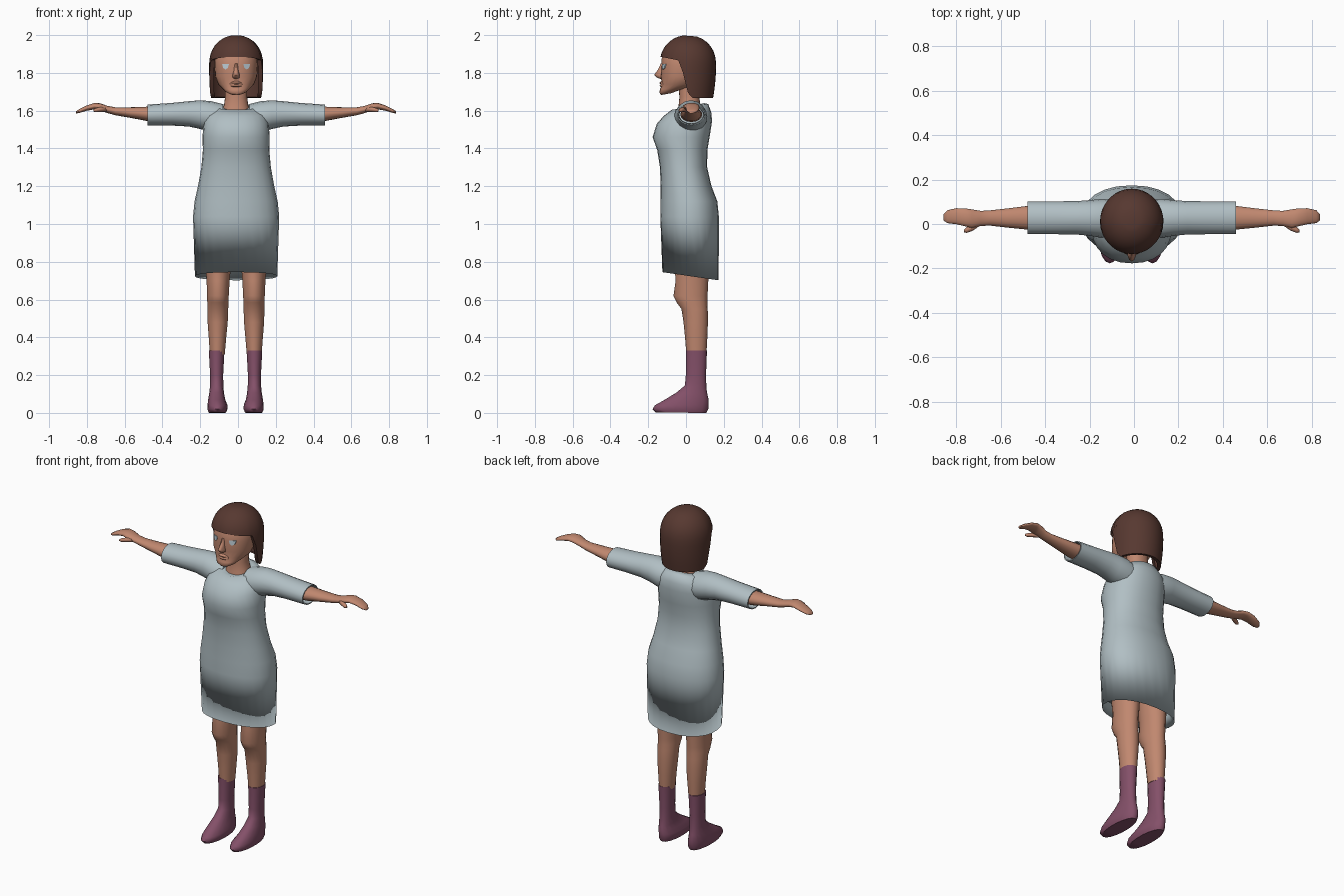
import bpy, bmesh, math

CX = -0.01  # body mid-line


def material(name, rgb):
    m = bpy.data.materials.new(name)
    m.diffuse_color = (*rgb, 1)
    return m


SKIN = material("skin", (0.53, 0.245, 0.16))
HAIR = material("hair_brown", (0.095, 0.04, 0.03))
CLOTH = material("pale_grey_blue", (0.44, 0.52, 0.55))
SOCK = material("plum", (0.23, 0.08, 0.14))
EYE = material("eye_grey", (0.50, 0.60, 0.66))


def spow(v, e):
    return math.copysign(abs(v) ** (2 / e), v)


def level_ring(zf, zb, hw, yf, yb, cx=CX, e=2.2, n=24):
    """Rounded cross-section, front and back may sit at different heights."""
    pts = []
    for i in range(n):
        a = 2 * math.pi * i / n
        t = -spow(math.cos(a), e)
        pts.append((cx + hw * spow(math.sin(a), e),
                    (yf + yb) / 2 + t * (yb - yf) / 2,
                    (zf + zb) / 2 + t * (zb - zf) / 2))
    return pts


def side_ring(x, yc, hy, zc, hz, n=16):
    """Cross-section of a limb that runs along x."""
    return [(x, yc + hy * math.cos(2 * math.pi * i / n),
             zc + hz * math.sin(2 * math.pi * i / n)) for i in range(n)]


def loft(name, rings, mat, cap_start=True, cap_end=True, angle=60):
    bm = bmesh.new()
    rows = [[bm.verts.new(p) for p in r] for r in rings]
    n = len(rows[0])
    for a, b in zip(rows, rows[1:]):
        for i in range(n):
            j = (i + 1) % n
            bm.faces.new((a[i], a[j], b[j], b[i]))
    if cap_start:
        bm.faces.new(rows[0][::-1])
    if cap_end:
        bm.faces.new(rows[-1])
    bmesh.ops.recalc_face_normals(bm, faces=bm.faces)
    me = bpy.data.meshes.new(name)
    bm.to_mesh(me)
    bm.free()
    me.materials.append(mat)
    ob = bpy.data.objects.new(name, me)
    bpy.context.collection.objects.link(ob)
    bpy.ops.object.select_all(action='DESELECT')
    ob.select_set(True)
    bpy.context.view_layer.objects.active = ob
    bpy.ops.object.shade_smooth_by_angle(angle=math.radians(angle))
    return ob


# Dress body, with the hem folded inside and softly shaded over the fold
loft("dress", [level_ring(*r) for r in [
    (1.600, 1.640, 0.075, -0.055, 0.095),
    (1.605, 1.635, 0.110, -0.075, 0.118),
    (1.570, 1.590, 0.158, -0.120, 0.134),
    (1.530, 1.545, 0.172, -0.155, 0.138),
    (1.460, 1.460, 0.178, -0.177, 0.125),
    (1.390, 1.390, 0.176, -0.152, 0.113),
    (1.300, 1.300, 0.184, -0.138, 0.112),
    (1.200, 1.200, 0.202, -0.134, 0.135),
    (1.120, 1.120, 0.220, -0.135, 0.166),
    (1.040, 1.040, 0.228, -0.136, 0.174),
    (0.745, 0.702, 0.218, -0.125, 0.173),
    (0.820, 0.800, 0.205, -0.112, 0.160)]],
    CLOTH, cap_end=False, angle=180)

# Neck
loft("neck", [level_ring(*r) for r in [
    (1.56, 1.58, 0.085, -0.055, 0.085),
    (1.62, 1.64, 0.064, -0.040, 0.075),
    (1.67, 1.68, 0.058, -0.035, 0.068),
    (1.76, 1.76, 0.060, -0.040, 0.070)]], SKIN)

# Head, from chin to crown
FACE = [(1.683, 0.030, -0.132, -0.075), (1.695, 0.055, -0.141, -0.045),
        (1.712, 0.072, -0.138, 0.020), (1.740, 0.095, -0.127, 0.060),
        (1.780, 0.111, -0.134, 0.090), (1.840, 0.115, -0.129, 0.110),
        (1.900, 0.112, -0.128, 0.110), (1.960, 0.070, -0.080, 0.080)]
loft("head", [level_ring(z, z + (0.01 if z < 1.72 else 0), hw, yf, yb)
              for z, hw, yf, yb in FACE], SKIN)

# Nose and lips
loft("nose", [level_ring(z, z, hw, yf, -0.10, e=2, n=10) for z, hw, yf in [
    (1.768, 0.010, -0.136), (1.776, 0.020, -0.155), (1.790, 0.019, -0.168),
    (1.815, 0.012, -0.150), (1.850, 0.009, -0.133)]], SKIN)
loft("lips", [level_ring(z, z, hw, yf, -0.09, e=2, n=12) for z, hw, yf in [
    (1.722, 0.028, -0.130), (1.731, 0.036, -0.140), (1.738, 0.038, -0.133),
    (1.746, 0.034, -0.141), (1.756, 0.022, -0.132)]], SKIN)


# Eyes: thin plates that follow the curve of the face
def face_y(x, z):
    for (z0, w0, f0, b0), (z1, w1, f1, b1) in zip(FACE, FACE[1:]):
        if z0 <= z <= z1:
            k = (z - z0) / (z1 - z0)
            w, f, b = w0 + k * (w1 - w0), f0 + k * (f1 - f0), b0 + k * (b1 - b0)
            return (f + b) / 2 - (b - f) / 2 * (1 - abs(x / w) ** 2.2) ** (1 / 2.2)


for side, word in ((1, "left"), (-1, "right")):
    plate = []
    for off in (0.004, -0.004):
        ring = []
        for dx, dz in ((-.018, .012), (0, .014), (.018, .012),
                       (.012, -.008), (0, -.016), (-.012, -.008)):
            x, z = 0.056 + dx, 1.834 + dz
            ring.append((CX + side * x, face_y(x, z) + off, z))
        plate.append(ring)
    loft(word + "_eye", plate, EYE, angle=30)


# Bobbed hair: a dome whose lower edge is a fringe in front and long behind
def hair_edge(a):
    d = abs(math.degrees(math.atan2(math.sin(a), math.cos(a))))
    if d < 72:
        return 1.885 - 0.02 * (d / 72) ** 2
    if d < 86:
        return 1.80
    return 1.695 if d < 100 else 1.668


def hair_point(a, z, scale=1):
    if z > 1.84:
        r = math.sqrt(max(0.0, 1 - ((z - 1.84) / 0.16) ** 2.3))
    else:
        r = 1 - 0.10 * ((1.84 - z) / 0.17) ** 2 * (0.5 - 0.5 * math.cos(a))
    r *= scale
    return (CX + 0.143 * r * math.sin(a), 0.01 - 0.149 * r * math.cos(a), z)


N = 36
angles = [2 * math.pi * i / N for i in range(N)]
rings = []
for k in range(1, 13):
    t = k / 12
    rings.append([hair_point(a, 1.9995 - (1.9995 - hair_edge(a)) * t ** 1.6)
                  for a in angles])
rings.append([hair_point(a, hair_edge(a) + 0.004, 0.84) for a in angles])
loft("hair", rings, HAIR, cap_end=False, angle=50)

for s, word in ((1, "left"), (-1, "right")):
    # Sleeve with an open cuff
    loft(word + "_sleeve", [side_ring(CX + s * d, y, hy, z, hz) for d, y, hy, z, hz in [
        (0.07, 0.025, 0.080, 1.560, 0.075), (0.13, 0.025, 0.088, 1.568, 0.082),
        (0.19, 0.027, 0.080, 1.579, 0.076), (0.25, 0.028, 0.075, 1.583, 0.067),
        (0.34, 0.028, 0.074, 1.581, 0.060), (0.47, 0.028, 0.074, 1.577, 0.055),
        (0.47, 0.028, 0.068, 1.577, 0.049), (0.42, 0.028, 0.064, 1.578, 0.045)]],
        CLOTH, cap_end=False, angle=50)

    # Forearm and flat hand
    loft(word + "_arm", [side_ring(CX + s * d, y, hy, z, hz) for d, y, hy, z, hz in [
        (0.36, 0.028, 0.058, 1.580, 0.040), (0.47, 0.028, 0.053, 1.583, 0.038),
        (0.56, 0.027, 0.043, 1.590, 0.028), (0.64, 0.027, 0.034, 1.597, 0.021),
        (0.68, 0.025, 0.034, 1.606, 0.019), (0.72, 0.024, 0.042, 1.620, 0.019),
        (0.75, 0.030, 0.040, 1.624, 0.017), (0.79, 0.035, 0.036, 1.614, 0.014),
        (0.83, 0.033, 0.029, 1.598, 0.010), (0.847, 0.030, 0.014, 1.591, 0.006)]],
        SKIN)

    # Thumb
    loft(word + "_thumb", [side_ring(CX + s * d, y, hy, z, hz, 8) for d, y, hy, z, hz in [
        (0.685, 0.005, 0.014, 1.606, 0.013), (0.715, -0.014, 0.016, 1.607, 0.013),
        (0.742, -0.027, 0.013, 1.603, 0.011), (0.755, -0.031, 0.006, 1.601, 0.006)]],
        SKIN)

    # Leg, bare from thigh to shin
    top, low = (0.083, 0.087) if s > 0 else (-0.102, -0.113)
    loft(word + "_leg", [level_ring(z, z, hw, yf, yb, top + (low - top) * (1 - z), 2, 18)
                         for z, hw, yf, yb in [
        (1.00, 0.085, -0.080, 0.130), (0.80, 0.070, -0.062, 0.122),
        (0.70, 0.062, -0.055, 0.118), (0.62, 0.058, -0.066, 0.114),
        (0.585, 0.057, -0.050, 0.113), (0.55, 0.056, -0.024, 0.115),
        (0.48, 0.054, -0.013, 0.116), (0.40, 0.047, -0.005, 0.113),
        (0.31, 0.040, 0.002, 0.108)]], SKIN)

    # Sock and foot
    loft(word + "_sock", [level_ring(zf, zb, hw, yf, yb, low + s * dx, 2.1, 18)
                          for zf, zb, hw, yf, yb, dx in [
        (0.330, 0.330, 0.042, -0.001, 0.111, 0), (0.200, 0.200, 0.035, -0.001, 0.106, 0),
        (0.145, 0.130, 0.036, -0.006, 0.108, 0), (0.108, 0.095, 0.040, -0.050, 0.114, 0),
        (0.070, 0.070, 0.046, -0.112, 0.120, 0), (0.040, 0.045, 0.053, -0.165, 0.120, -.004),
        (0.020, 0.020, 0.054, -0.177, 0.118, -.004), (0.002, 0.000, 0.046, -0.160, 0.108, -.004)]],
        SOCK)
